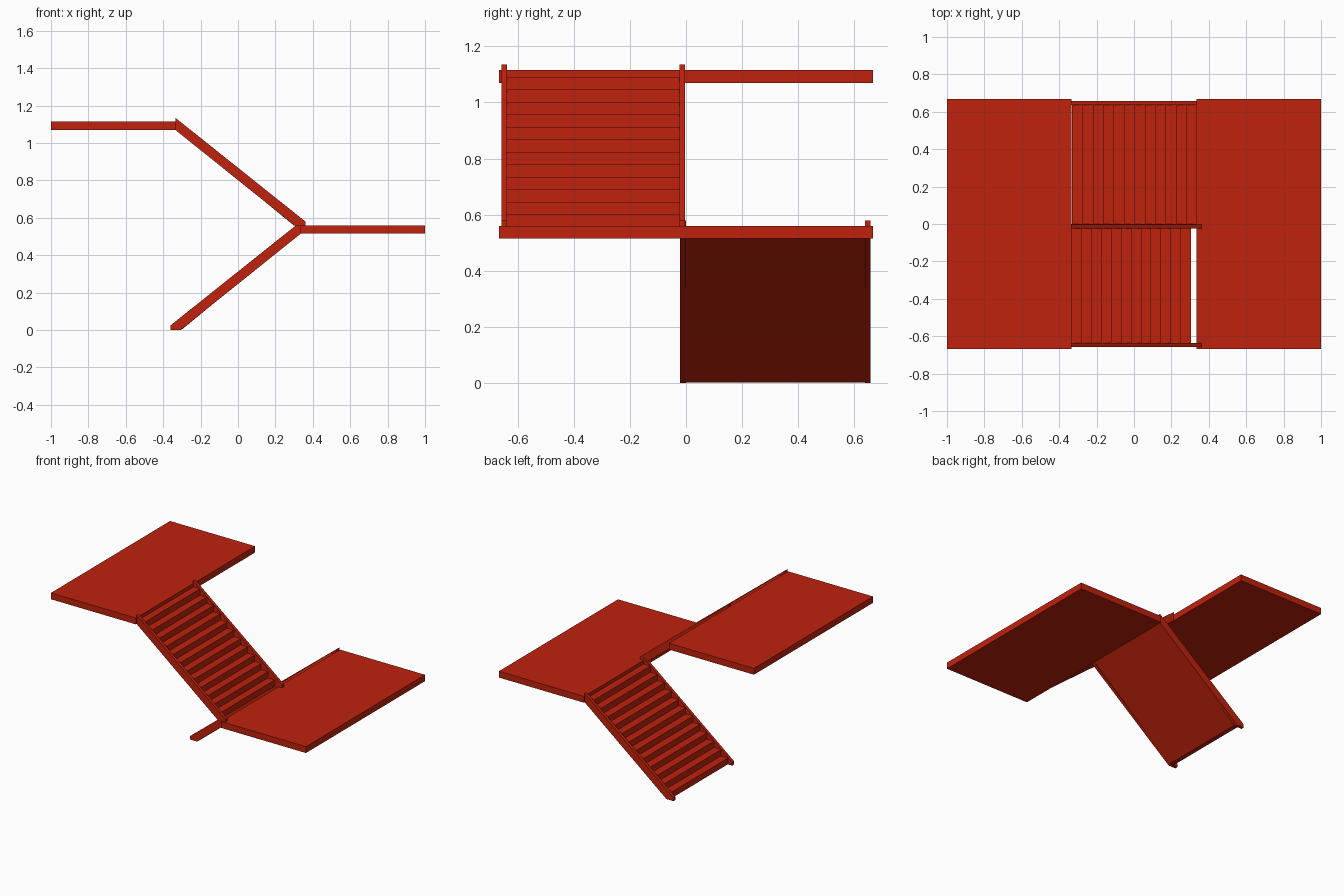
import bpy
import bmesh

if "Cube" in bpy.data.objects:
    bpy.data.objects.remove(bpy.data.objects["Cube"], do_unlink=True)

# Single red paint
red = bpy.data.materials.new("red_paint")
red.use_nodes = True
colour = (0.52, 0.016, 0.004, 1)
red.diffuse_color = colour
red.node_tree.nodes["Principled BSDF"].inputs["Base Color"].default_value = colour


def extrude_profile(name, profile, y0, y1):
    """Extrude an x-z outline from y0 to y1."""
    bm = bmesh.new()
    face = bm.faces.new([bm.verts.new((x, y0, z)) for x, z in profile])
    moved = bmesh.ops.extrude_face_region(bm, geom=[face])["geom"]
    verts = [v for v in moved if isinstance(v, bmesh.types.BMVert)]
    bmesh.ops.translate(bm, verts=verts, vec=(0, y1 - y0, 0))
    bmesh.ops.recalc_face_normals(bm, faces=bm.faces)
    mesh = bpy.data.meshes.new(name)
    bm.to_mesh(mesh)
    bm.free()
    mesh.materials.append(red)
    obj = bpy.data.objects.new(name, mesh)
    bpy.context.collection.objects.link(obj)
    return obj


def landing(name, x0, x1, top):
    low = top - 0.045
    extrude_profile(name, [(x0, low), (x1, low), (x1, top), (x0, top)], -0.667, 0.667)


def flight(name, side, base, going, y0, y1):
    """Flight descending towards side (+1 or -1) and ending at height base."""
    rim, steps, rise = 0.021, 12, 0.0444
    # Sloping side boards with a vertical head and a levelled foot
    board = [(-0.335, 0.58), (-0.335, 0.515), (0.307, 0), (0.362, 0), (0.362, 0.024)]
    board = [(side * x, base + z) for x, z in board]
    extrude_profile(name + "_outer_board", board, y0, y0 + rim)
    extrude_profile(name + "_inner_board", board, y1 - rim, y1)

    # Sawtooth treads and risers over a flat sloping soffit
    outline = [(-0.335, 0.523)]
    for i in range(steps):
        z = 0.535 - i * rise
        outline += [(-0.335 + i * going, z), (-0.335 + (i + 1) * going, z)]
    end = -0.335 + steps * going
    outline += [(end, 0.003), (0.3, 0.003)] if end > 0.301 else [(end, 0.003)]
    outline = [(side * x, base + z) for x, z in outline]
    extrude_profile(name + "_steps", outline, y0 + rim, y1 - rim)


landing("upper_landing", -1, -0.333, 1.115)
landing("lower_landing", 0.333, 1, 0.56)
flight("upper_flight", 1, 0.555, 0.0534, -0.658, -0.003)
flight("lower_flight", -1, 0, 0.0555, -0.021, 0.658)
